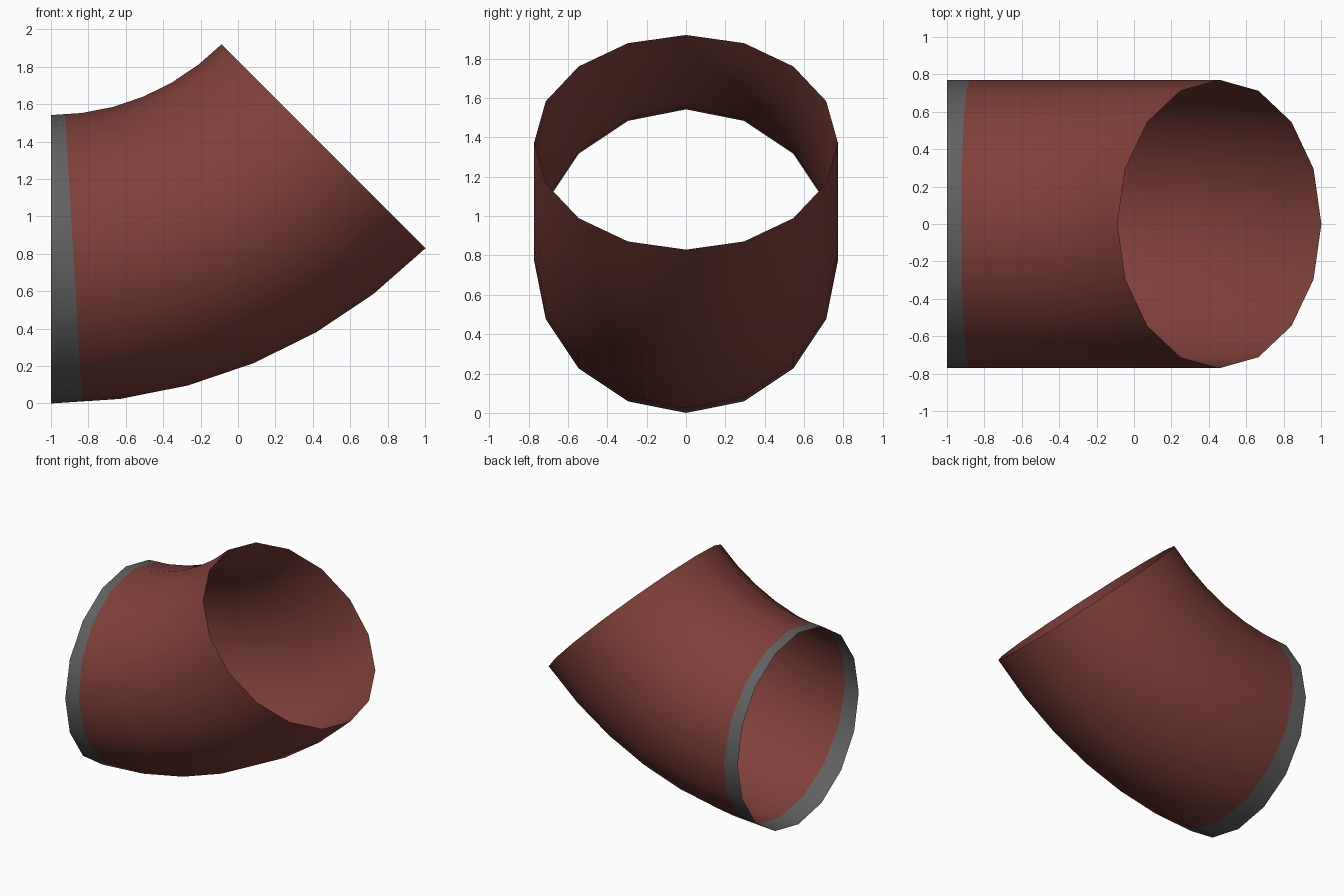
import bpy, bmesh, math

if "Cube" in bpy.data.objects:
    bpy.data.objects.remove(bpy.data.objects["Cube"])

SIDES, STEPS = 16, 6
R = 0.771                 # pipe radius
BEND = 2.06               # bend radius along the pipe centre
PIVOT_X, PIVOT_Z = -1.0, BEND + R
BAND = 0.45               # share of the first segment taken by the grey band


def material(name, rgb):
    m = bpy.data.materials.new(name)
    m.diffuse_color = (*rgb, 1)
    m.use_nodes = True
    m.node_tree.nodes["Principled BSDF"].inputs["Base Color"].default_value = m.diffuse_color
    return m


def ring(angle):
    """Circle of points at a given angle along the bend."""
    pts = []
    for i in range(SIDES):
        a = 2 * math.pi * i / SIDES
        d = BEND - R * math.cos(a)
        pts.append((PIVOT_X + d * math.sin(angle), R * math.sin(a),
                    PIVOT_Z - d * math.cos(angle)))
    return pts


rings = [ring(math.radians(45) * k / STEPS) for k in range(STEPS + 1)]
# extra ring on the flat of the first segment for the painted band
edge = [tuple(p + (q - p) * BAND for p, q in zip(u, v))
        for u, v in zip(rings[0], rings[1])]
rings.insert(1, edge)

# open single-walled elbow
bm = bmesh.new()
loops = [[bm.verts.new(p) for p in r] for r in rings]
for k in range(len(loops) - 1):
    a, b = loops[k], loops[k + 1]
    for i in range(SIDES):
        j = (i + 1) % SIDES
        f = bm.faces.new((a[i], b[i], b[j], a[j]))
        f.material_index = 1 if k == 0 else 0
        f.smooth = True
bm.normal_update()
# make the faces point away from the pipe centre
low = min(bm.faces, key=lambda f: f.calc_center_median().z)
if low.normal.z > 0:
    bmesh.ops.reverse_faces(bm, faces=bm.faces[:])

mesh = bpy.data.meshes.new("pipe_elbow")
bm.to_mesh(mesh)
bm.free()
mesh.materials.append(material("rust_red", (0.215, 0.05, 0.041)))
mesh.materials.append(material("band_grey", (0.12, 0.12, 0.12)))
elbow = bpy.data.objects.new("pipe_elbow", mesh)
bpy.context.collection.objects.link(elbow)
